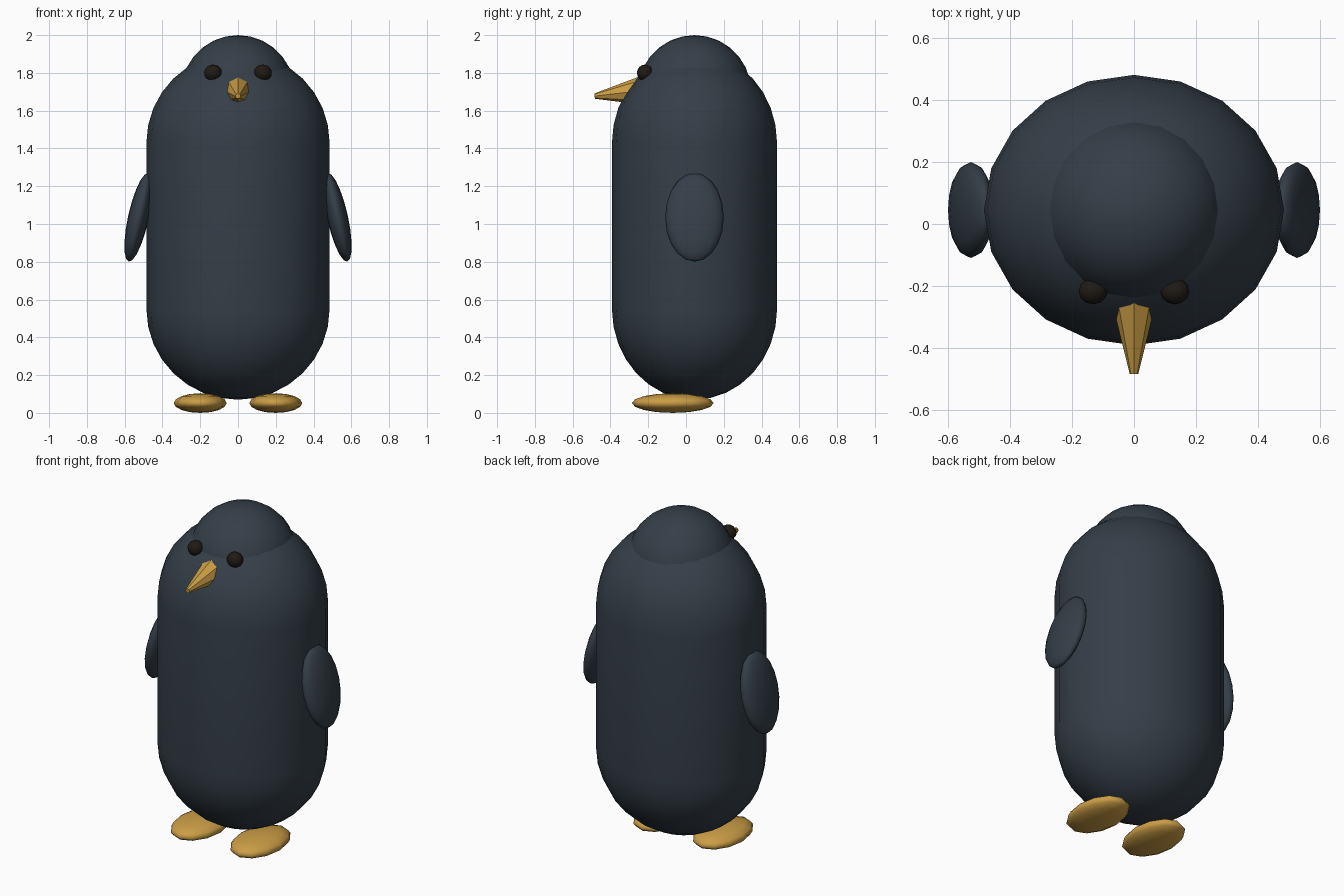
import bpy, bmesh, math
from mathutils import Matrix, Vector

if "Cube" in bpy.data.objects:
    bpy.data.objects.remove(bpy.data.objects["Cube"])


def material(name, rgb):
    m = bpy.data.materials.new(name)
    m.diffuse_color = (*rgb, 1)
    m.use_nodes = True
    m.node_tree.nodes["Principled BSDF"].inputs["Base Color"].default_value = m.diffuse_color
    return m


SLATE = material("slate", (0.035, 0.049, 0.065))
GOLD = material("gold", (0.60, 0.34, 0.06))
DARK = material("dark", (0.014, 0.010, 0.007))


def finish(name, bm, mat, smooth=True):
    bmesh.ops.recalc_face_normals(bm, faces=bm.faces)
    for f in bm.faces:
        f.smooth = smooth
    me = bpy.data.meshes.new(name)
    bm.to_mesh(me)
    bm.free()
    me.materials.append(mat)
    ob = bpy.data.objects.new(name, me)
    bpy.context.collection.objects.link(ob)
    return ob


def ellipsoid(name, loc, size, mat, segs=16, rings=10, tilt=0.0):
    bm = bmesh.new()
    bmesh.ops.create_uvsphere(bm, u_segments=segs, v_segments=rings, radius=1)
    bm.transform(Matrix.Translation(loc) @ Matrix.Rotation(tilt, 4, 'Y')
                 @ Matrix.Diagonal((*size, 1)))
    return finish(name, bm, mat)


CY = 0.045  # body axis

# Body: lathed capsule, wider than deep
bm = bmesh.new()
R, LOW, HIGH, N = 0.48, 0.55, 1.43, 8
arc = [math.pi / 2 * i / N for i in range(N + 1)]
profile = [(math.sin(a), LOW - R * math.cos(a)) for a in arc]
profile += [(math.cos(a), HIGH + R * math.sin(a)) for a in arc]
pts = [bm.verts.new((max(x, 0), 0, z)) for x, z in profile]
edges = [bm.edges.new(p) for p in zip(pts, pts[1:])]
bmesh.ops.spin(bm, geom=pts + edges, cent=(0, 0, 0), axis=(0, 0, 1),
               angle=math.tau, steps=20, use_duplicate=False)
bmesh.ops.remove_doubles(bm, verts=bm.verts, dist=1e-4)
bm.transform(Matrix.Translation((0, CY, 0)) @ Matrix.Diagonal((0.485, 0.437, 1, 1)))
finish("body", bm, SLATE)

# Head
ellipsoid("head", (0, CY, 1.70), (0.30, 0.30, 0.30), SLATE, 20, 14)

# Beak: faceted tapered cone pointing forward and slightly down
bm = bmesh.new()
base, tip = Vector((0, -0.23, 1.707)), Vector((0, -0.484, 1.677))
axis = tip - base
bmesh.ops.create_cone(bm, cap_ends=True, segments=8, radius1=0.077,
                      radius2=0.014, depth=axis.length)
bm.transform(Matrix.Translation((base + tip) / 2)
             @ axis.to_track_quat('Z', 'Y').to_matrix().to_4x4())
finish("beak", bm, GOLD, smooth=False)

# Paired parts
for side, s in (("left", -1), ("right", 1)):
    ellipsoid(f"{side}_eye", (s * 0.132, -0.217, 1.80), (0.047, 0.043, 0.044), DARK, 12, 8)
    ellipsoid(f"{side}_wing", (s * 0.527, CY, 1.035), (0.055, 0.155, 0.24), SLATE,
              16, 10, tilt=-s * math.radians(12.5))
    ellipsoid(f"{side}_foot", (s * 0.20, -0.07, 0.052), (0.14, 0.216, 0.052), GOLD, 12, 8)
